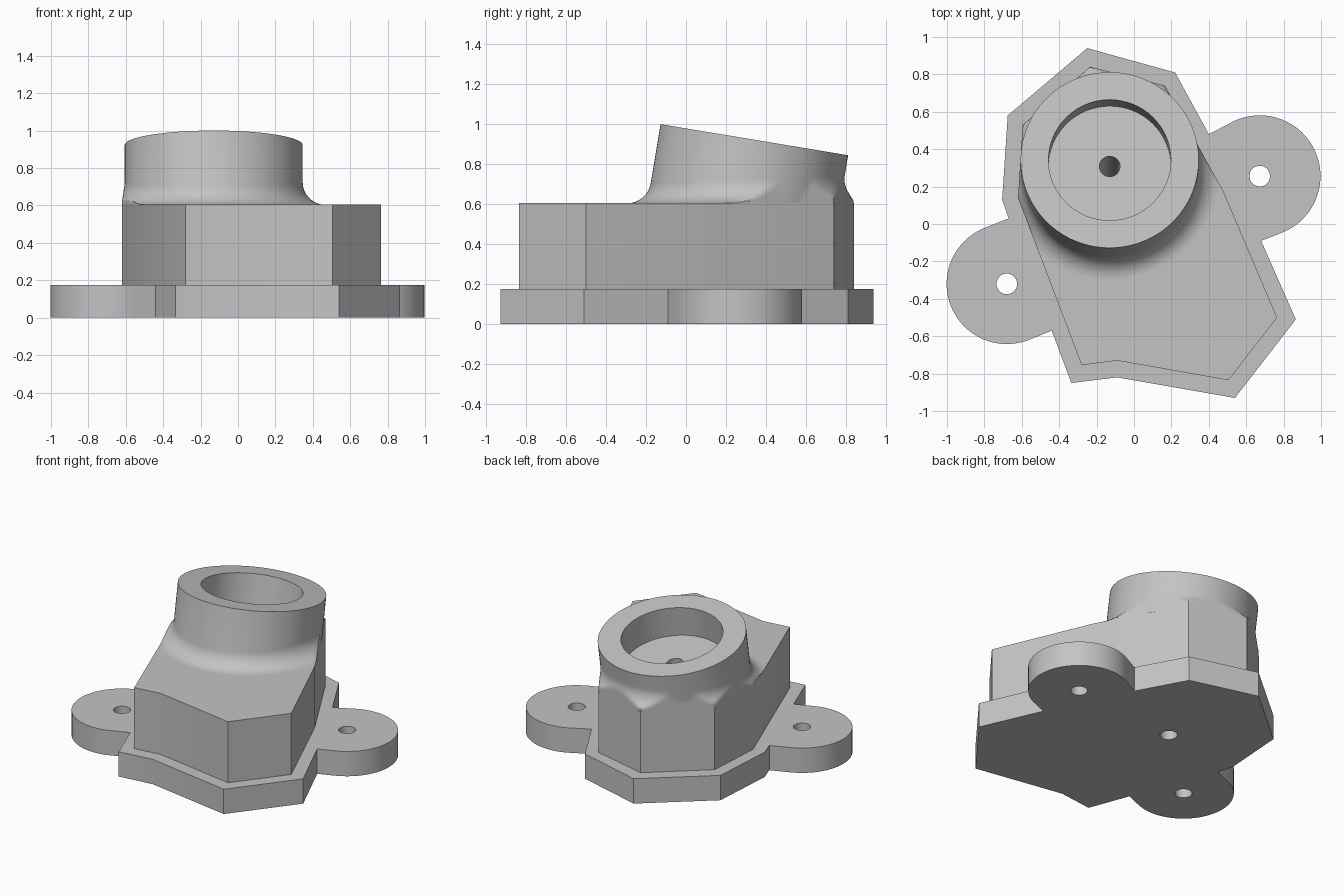
import bpy, bmesh
from math import sin, cos, tan, radians, pi
from mathutils import Vector

if "Cube" in bpy.data.objects:
    bpy.data.objects.remove(bpy.data.objects["Cube"])

# One grey for the whole housing
GREY = (0.55, 0.55, 0.55, 1)
grey = bpy.data.materials.new("housing_grey")
grey.use_nodes = True
grey.diffuse_color = GREY
grey.node_tree.nodes["Principled BSDF"].inputs["Base Color"].default_value = GREY

PLATE_TOP, BODY_TOP = 0.175, 0.605
TILT = radians(9.4)
AXIS = Vector((0, sin(TILT), cos(TILT)))
ACROSS = Vector((0, cos(TILT), -sin(TILT)))
RIM = Vector((-0.13, 0.342, 0.923))
RADIUS, BORE, DEPTH, FILLET = 0.476, 0.327, 0.21, 0.12
SEGMENTS = 128


def make(name, bm):
    bmesh.ops.recalc_face_normals(bm, faces=bm.faces[:])
    mesh = bpy.data.meshes.new(name)
    bm.to_mesh(mesh)
    bm.free()
    mesh.materials.append(grey)
    obj = bpy.data.objects.new(name, mesh)
    bpy.context.collection.objects.link(obj)
    return obj


def prism(name, outline, bottom, top):
    bm = bmesh.new()
    face = bm.faces.new([bm.verts.new((x, y, bottom)) for x, y in outline])
    grown = bmesh.ops.extrude_face_region(bm, geom=[face])["geom"]
    verts = [v for v in grown if isinstance(v, bmesh.types.BMVert)]
    bmesh.ops.translate(bm, verts=verts, vec=(0, 0, top - bottom))
    return make(name, bm)


def drill(name, start, direction, length, radius, targets):
    """Cut a round hole from start along direction in every target."""
    bm = bmesh.new()
    bmesh.ops.create_cone(bm, cap_ends=True, segments=64, radius1=radius,
                          radius2=radius, depth=length)
    bm.transform(direction.to_track_quat("Z", "Y").to_matrix().to_4x4())
    bmesh.ops.translate(bm, verts=bm.verts[:], vec=start + direction * length / 2)
    cutter = make(name, bm)
    cutter.hide_render = True
    for target in targets:
        mod = target.modifiers.new(name, "BOOLEAN")
        mod.operation, mod.solver, mod.object = "DIFFERENCE", "EXACT", cutter
        bpy.context.view_layer.objects.active = target
        bpy.ops.object.modifier_apply(modifier=mod.name)
    bpy.data.objects.remove(cutter)


def arc(cx, cy, radius, a, b, steps=40):
    angles = [radians(a + (b - a) * i / steps) for i in range(steps + 1)]
    return [(cx + radius * cos(t), cy + radius * sin(t)) for t in angles]


# Base plate with two round mounting ears
EARS = [(-0.68, -0.32), (0.672, 0.256)]
plate_outline = (
    [(-0.25, 0.94), (-0.675, 0.58), (-0.705, 0.13), (-0.67, 0.03)]
    + arc(*EARS[0], 0.322, 112, 292)
    + [(-0.44, -0.57), (-0.335, -0.85), (-0.09, -0.82), (0.54, -0.93),
       (0.865, -0.51), (0.68, -0.09)]
    + arc(*EARS[1], 0.325, -67, 114)
    + [(0.4, 0.48), (0.22, 0.81)])
plate = prism("base_plate", plate_outline, 0, PLATE_TOP)

# Faceted body
body_outline = [(-0.235, 0.84), (-0.595, 0.53), (-0.62, 0.14), (-0.28, -0.755),
                (-0.09, -0.73), (0.505, -0.835), (0.765, -0.5), (0.48, 0.17),
                (0.165, 0.74)]
body = prism("body", body_outline, PLATE_TOP, BODY_TOP)

# Outward normal and a point for each wall of the body
walls = []
for i, a in enumerate(body_outline):
    a, b = Vector(a), Vector(body_outline[(i + 1) % len(body_outline)])
    d = (b - a).normalized()
    walls.append((Vector((d.y, -d.x)), a))


def trim(point, inner):
    """Pull a flare point back to the body walls, never inside the collar."""
    pull = 0
    for normal, origin in walls:
        out = normal.dot(point.xy - origin)
        inside = normal.dot(inner.xy - origin)
        if out > 0:
            pull = max(pull, 1 if inside >= 0 else out / (out - inside))
    return point.lerp(inner, pull)


# Tilted collar with a fillet flaring onto the body top
STEPS = 14
rings = [[] for _ in range(STEPS + 2)]
for i in range(SEGMENTS):
    phi = 2 * pi * i / SEGMENTS
    radial = Vector((cos(phi), 0, 0)) + ACROSS * sin(phi)
    top = RIM + radial * RADIUS
    foot = top - AXIS * ((top.z - BODY_TOP) / AXIS.z)
    level = Vector((radial.x, radial.y, 0)).normalized()
    half = level.angle(AXIS) / 2
    reach = FILLET / tan(half)
    start, end, w = foot + level * reach, foot + AXIS * reach, sin(half)
    for k in range(STEPS + 1):
        t = k / STEPS
        p, q, r = (1 - t) ** 2, 2 * w * t * (1 - t), t * t
        point = (start * p + foot * q + end * r) / (p + q + r)
        inner = foot + AXIS * ((point.z - BODY_TOP) / AXIS.z)
        rings[k].append(trim(point, inner))
    rings[-1].append(top)

bm = bmesh.new()
rows = [[bm.verts.new(p) for p in ring] for ring in rings]
for low, high in zip(rows, rows[1:]):
    for i in range(SEGMENTS):
        j = (i + 1) % SEGMENTS
        bm.faces.new((low[i], low[j], high[j], high[i]))
bm.faces.new(rows[0])
bm.faces.new(rows[-1])
collar = make("collar", bm)

# Bore, tilted through hole and ear screw holes
drill("bore_cutter", RIM - AXIS * DEPTH, AXIS, 0.5, BORE, [collar])
drill("drain_cutter", RIM - AXIS * 1.2, AXIS, 1.3, 0.055, [collar, body, plate])
for x, y in EARS:
    drill("screw_cutter", Vector((x, y, -0.1)), Vector((0, 0, 1)), 0.5, 0.055, [plate])

# Smooth round walls, keep corners crisp
for obj in bpy.context.selected_objects:
    obj.select_set(False)
for obj in (plate, body, collar):
    obj.select_set(True)
bpy.context.view_layer.objects.active = collar
bpy.ops.object.shade_smooth_by_angle(angle=radians(30))
